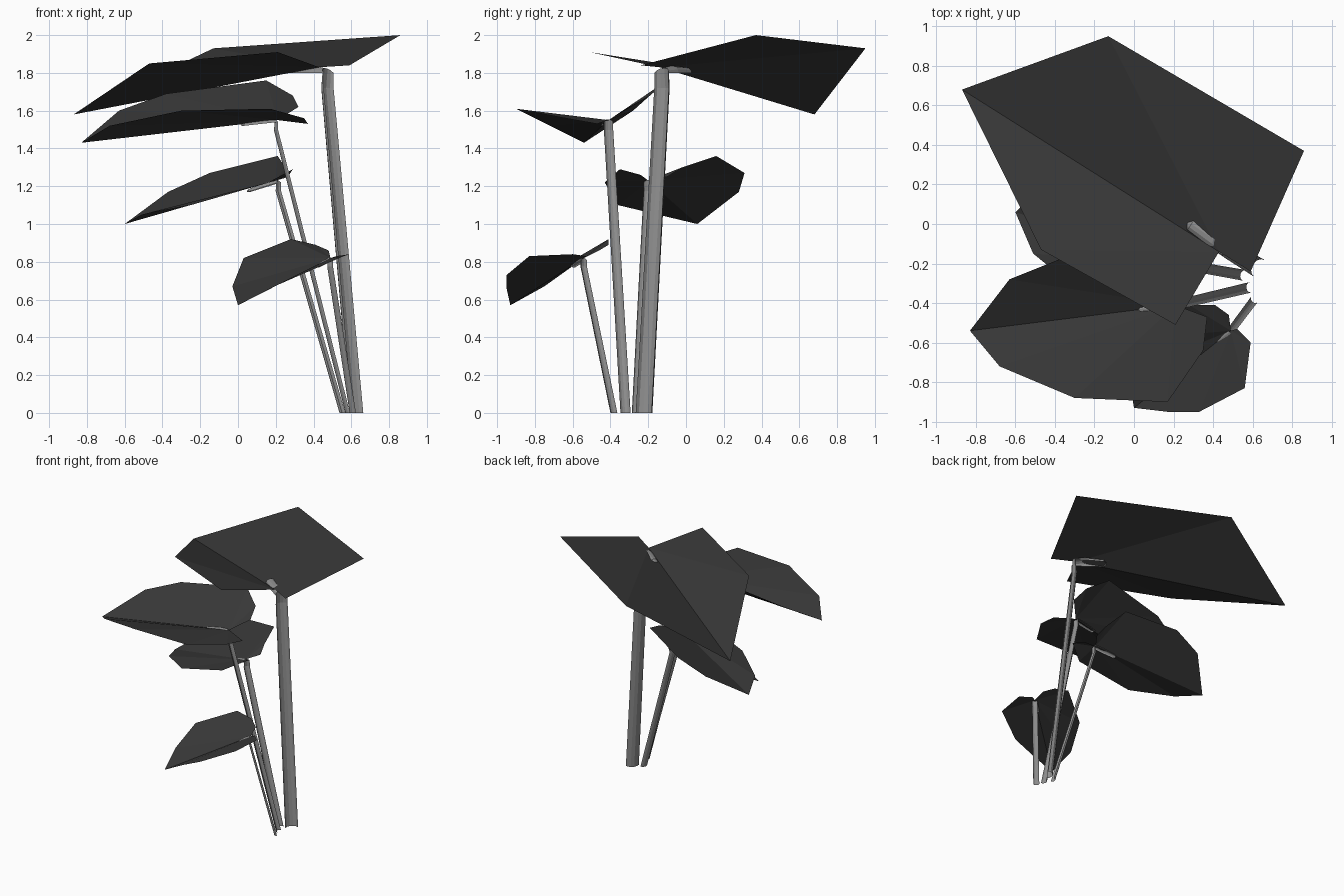
import bpy
from math import cos, sin, pi
from mathutils import Vector

default_cube = bpy.data.objects.get("Cube")
if default_cube:
    bpy.data.objects.remove(default_cube, do_unlink=True)


def make_material(name, value):
    material = bpy.data.materials.new(name)
    material.use_nodes = True
    colour = (value, value, value, 1.0)
    material.diffuse_color = colour
    shader = material.node_tree.nodes["Principled BSDF"]
    shader.inputs["Base Color"].default_value = colour
    shader.inputs["Roughness"].default_value = 0.9
    return material


leaf_material = make_material("dark grey leaf", 0.038)
stem_material = make_material("mid grey stem", 0.27)


def add_mesh(name, vertices, faces, material):
    mesh = bpy.data.meshes.new(name)
    mesh.from_pydata(vertices, [], faces)
    mesh.materials.append(material)
    mesh.update()
    part = bpy.data.objects.new(name, mesh)
    bpy.context.scene.collection.objects.link(part)
    return part


# Folded leaf: a fan of flat facets spreading from the notch where the stem joins
def add_leaf(name, notch, rim):
    fan = [(0, i, i + 1) for i in range(1, len(rim))]
    # Keep the upper side as the front of every facet
    points = [notch] + rim
    a, b, c = (Vector(points[i]) for i in fan[len(fan) // 2])
    if (b - a).cross(c - a).z < 0:
        fan = [tuple(reversed(face)) for face in fan]
    add_mesh(name, points, fan, leaf_material)


# Grooved stem: an open half-round channel that bends over along the leaf rib
def add_stem(name, base, bend, end, radius, sides=6):
    base, bend, end = Vector(base), Vector(bend), Vector(end)
    up = Vector((0, 0, 1))
    inward = end - bend
    inward.z = 0
    inward.normalize()
    across = up.cross(inward)
    tip = end + inward * radius * 0.4
    rings = [
        (base, inward, radius),
        (bend - up * radius * 1.6, inward, radius * 0.92),
        (bend, (inward + up).normalized(), radius * 0.9),
        (bend.lerp(end, 0.4), up, radius * 0.95),
        (end, up, radius * 0.75),
        (tip, up, radius * 0.3),
    ]
    vertices, faces = [], []
    for centre, bulge, size in rings:
        for i in range(sides + 1):
            angle = pi * i / sides
            vertices.append(centre + across * size * cos(angle)
                            + bulge * size * 0.8 * sin(angle))
    row = sides + 1
    for r in range(len(rings) - 1):
        for i in range(sides):
            k = r * row + i
            faces.append((k, k + 1, k + row + 1, k + row))
    add_mesh(name, vertices, faces, stem_material)


# Largest, highest leaf
add_leaf("top_leaf", (0.43, -0.14, 1.83), [
    (0.59, -0.24, 1.84), (0.86, 0.37, 2.0), (-0.13, 0.95, 1.93),
    (-0.87, 0.68, 1.58), (-0.47, -0.13, 1.85), (0.21, -0.51, 1.91)])

# Second leaf, leaning out to the front
add_leaf("front_leaf", (0.21, -0.41, 1.55), [
    (0.32, -0.3, 1.62), (0.29, -0.19, 1.68), (0.15, -0.1, 1.76),
    (-0.38, -0.18, 1.69), (-0.63, -0.28, 1.6), (-0.83, -0.54, 1.43),
    (-0.68, -0.72, 1.52), (-0.3, -0.88, 1.6), (0.17, -0.9, 1.61),
    (0.35, -0.64, 1.56), (0.37, -0.47, 1.53)])

# Third leaf, sheltered in the middle
add_leaf("middle_leaf", (0.2, -0.2, 1.23), [
    (0.27, -0.1, 1.25), (0.25, -0.02, 1.3), (0.21, 0.16, 1.36),
    (-0.15, 0.31, 1.27), (-0.37, 0.28, 1.17), (-0.6, 0.06, 1.0),
    (-0.51, -0.15, 1.05), (-0.25, -0.36, 1.1), (0.16, -0.43, 1.22),
    (0.29, -0.35, 1.29), (0.27, -0.24, 1.26)])

# Small low leaf
add_leaf("low_leaf", (0.49, -0.54, 0.82), [
    (0.48, -0.46, 0.86), (0.41, -0.41, 0.89), (0.28, -0.41, 0.92),
    (0.03, -0.58, 0.82), (-0.03, -0.75, 0.67), (0.0, -0.93, 0.57),
    (0.17, -0.95, 0.66), (0.33, -0.95, 0.73), (0.56, -0.83, 0.83),
    (0.59, -0.6, 0.84), (0.52, -0.53, 0.83)])

# One stem for each leaf, rising from a shared clump
add_stem("top_stem", (0.635, -0.225, 0), (0.48, -0.13, 1.8), (0.29, 0.0, 1.8), 0.05)
add_stem("front_stem", (0.59, -0.32, 0), (0.21, -0.41, 1.54), (0.03, -0.43, 1.52), 0.027)
add_stem("middle_stem", (0.56, -0.26, 0), (0.22, -0.2, 1.22), (0.06, -0.15, 1.17), 0.028)
add_stem("low_stem", (0.61, -0.38, 0), (0.49, -0.54, 0.81), (0.42, -0.6, 0.77), 0.022)
